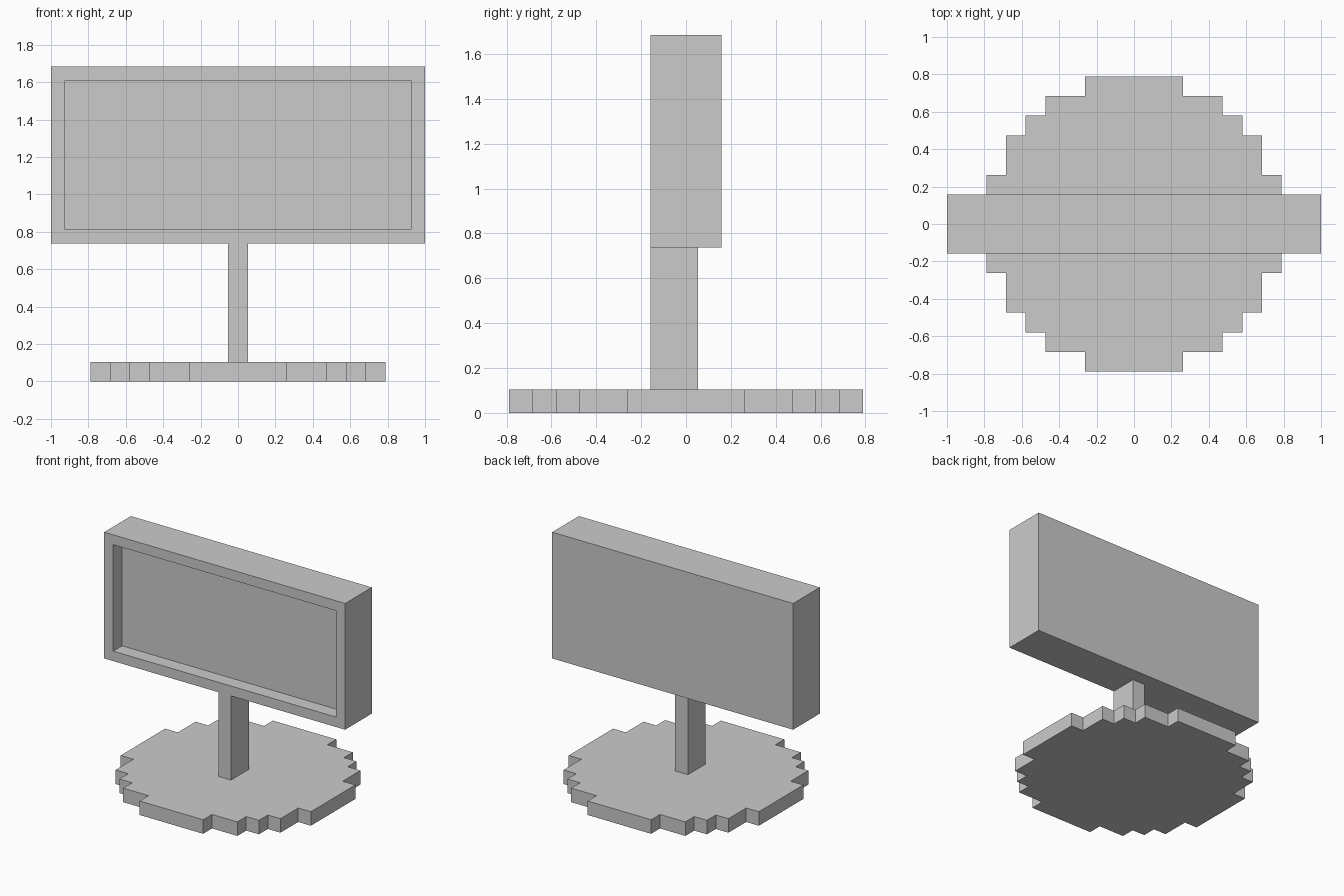
import bpy, bmesh

if "Cube" in bpy.data.objects:
    bpy.data.objects.remove(bpy.data.objects["Cube"])

U = 2 / 19  # one block of the model's grid


def finish(name, bm):
    bmesh.ops.recalc_face_normals(bm, faces=bm.faces)
    mesh = bpy.data.meshes.new(name)
    bm.to_mesh(mesh)
    bm.free()
    obj = bpy.data.objects.new(name, mesh)
    bpy.context.collection.objects.link(obj)
    return obj


def box(lo, hi):
    bm = bmesh.new()
    bmesh.ops.create_cube(bm, size=1)
    for v in bm.verts:
        v.co = [U * (hi[i] if v.co[i] > 0 else lo[i]) for i in range(3)]
    bm.normal_update()
    return bm


# Stepped round base: one quarter outline, turned four times and extruded
quarter = [(7.5, 2.5), (6.5, 2.5), (6.5, 4.5), (5.5, 4.5), (5.5, 5.5),
           (4.5, 5.5), (4.5, 6.5), (2.5, 6.5), (2.5, 7.5)]
outline = []
for turn in range(4):
    outline += quarter
    quarter = [(-y, x) for x, y in quarter]
bm = bmesh.new()
disc = bm.faces.new([bm.verts.new((x * U, y * U, 0)) for x, y in outline])
top = bmesh.ops.extrude_face_region(bm, geom=[disc], use_keep_orig=True)
bmesh.ops.translate(bm, vec=(0, 0, U),
                    verts=[g for g in top["geom"] if isinstance(g, bmesh.types.BMVert)])
finish("base", bm)

# Post, set towards the front of the screen housing
finish("post", box((-0.5, -1.5, 1), (0.5, 0.5, 7)))

# Screen housing with a recessed front panel
bm = box((-9.5, -1.5, 7), (9.5, 1.5, 16))
front = min(bm.faces, key=lambda f: f.calc_center_median().y)
bmesh.ops.inset_region(bm, faces=[front], thickness=U)
panel = bmesh.ops.extrude_discrete_faces(bm, faces=[front])["faces"][0]
bmesh.ops.translate(bm, vec=(0, U, 0), verts=panel.verts)
finish("screen", bm)
